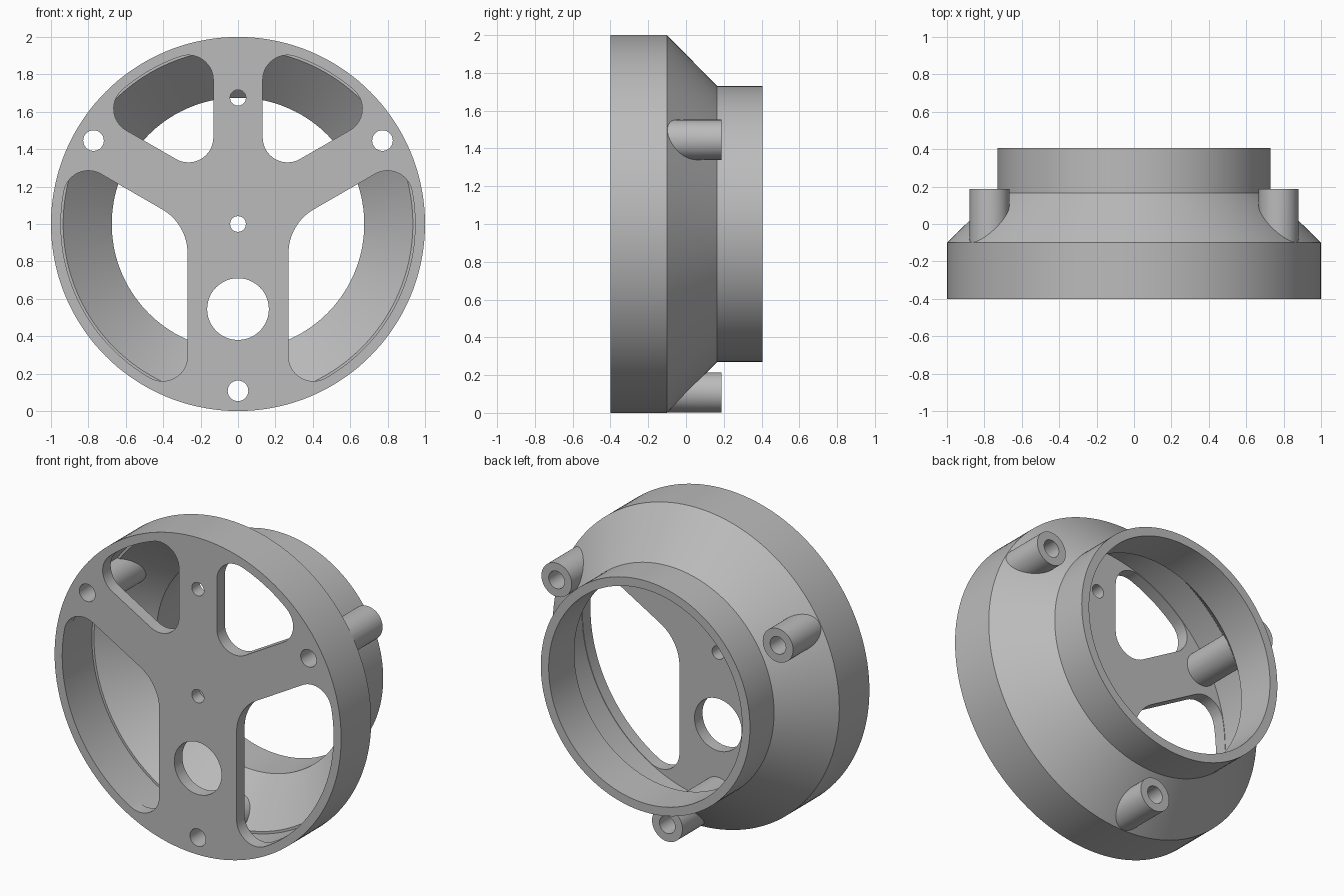
import bpy, bmesh
from math import radians, degrees, sin, cos, sqrt, atan2, tau
from mathutils import Vector, Matrix

if "Cube" in bpy.data.objects:
    bpy.data.objects.remove(bpy.data.objects["Cube"])

FRONT, BACK = -0.4, 0.405
SEGMENTS = 144
WINDOW_R = 0.947      # outer radius of the windows
CORNER = 0.133        # fillet radius of the window corners


def polar(angle, r=1.0):
    a = radians(angle)
    return Vector((cos(a), sin(a))) * r


def place(p, y):
    """Point of the front plane, measured from the ring's axis, at depth y."""
    return Vector((p[0], y, 1 + p[1]))


def finish(name, bm):
    bmesh.ops.remove_doubles(bm, verts=bm.verts, dist=1e-5)
    bmesh.ops.recalc_face_normals(bm, faces=bm.faces)
    mesh = bpy.data.meshes.new(name)
    bm.to_mesh(mesh)
    bm.free()
    obj = bpy.data.objects.new(name, mesh)
    bpy.context.collection.objects.link(obj)
    return obj


def lathe(name, profile):
    bm = bmesh.new()
    verts = [bm.verts.new(place((r, 0), y)) for r, y in profile]
    edges = [bm.edges.new(pair) for pair in zip(verts, verts[1:])]
    bmesh.ops.spin(bm, geom=verts + edges, cent=(0, 0, 1), axis=(0, 1, 0),
                   angle=tau, steps=SEGMENTS, use_duplicate=False)
    return finish(name, bm)


def prisms(name, outlines):
    """Extrude each (outline, y0, y1) along the ring's axis."""
    bm = bmesh.new()
    for outline, y0, y1 in outlines:
        a = [bm.verts.new(place(p, y0)) for p in outline]
        b = [bm.verts.new(place(p, y1)) for p in outline]
        bm.faces.new(a)
        bm.faces.new(b[::-1])
        for i in range(len(a)):
            bm.faces.new((a[i - 1], a[i], b[i], b[i - 1]))
    return finish(name, bm)


def arc(center, r, start, end, steps):
    return [center + polar(start + (end - start) * i / steps, r)
            for i in range(steps + 1)]


def circle(center, r, steps=48):
    return arc(Vector(center), r, 0, 360, steps)[:-1]


def heading(v, near):
    """Direction of v in degrees, unwrapped close to a given angle."""
    a = degrees(atan2(v.y, v.x))
    return a + 360 * round((near - a) / 360)


def window(a1, half1, a2, half2, inner):
    """Rounded opening between spokes at angles a1 and a2."""
    n1, n2 = polar(a1 + 90), polar(a2 - 90)

    def outer_center(angle, n, half):
        h = half + CORNER
        return n * h + polar(angle, sqrt((WINDOW_R - CORNER) ** 2 - h * h))

    c1, c2 = outer_center(a1, n1, half1), outer_center(a2, n2, half2)
    c0 = Matrix((n1, n2)).inverted() @ Vector((half1 + inner, half2 + inner))
    t1, t2 = heading(c1, a1), heading(c2, a2)
    pts = arc(Vector((0, 0)), WINDOW_R, t1, t2, 32)
    pts += arc(c2, CORNER, t2, a2 + 90, 14)[1:]
    pts += arc(c0, inner, a2 + 90, a1 + 270, 16)
    pts += arc(c1, CORNER, a1 - 90, t1, 14)[:-1]
    return pts


def combine(target, tool, operation):
    mod = target.modifiers.new(operation.lower(), 'BOOLEAN')
    mod.operation, mod.solver, mod.object = operation, 'EXACT', tool
    tool.hide_render = True
    bpy.ops.object.select_all(action='DESELECT')
    bpy.context.view_layer.objects.active = target
    target.select_set(True)
    bpy.ops.object.modifier_apply(modifier=mod.name)
    bpy.data.objects.remove(tool)


# Stepped ring with a closed front plate
housing = lathe("ring_housing", [
    (0, FRONT), (1, FRONT), (1, -0.1), (0.73, 0.165), (0.73, BACK),
    (0.675, BACK), (0.675, 0.15), (0.935, -0.1), (0.95, -0.1),
    (0.95, -0.32), (0, -0.32)])

# Three screw posts running from the plate out through the cone
post_centers = [polar(a, 0.892) for a in (30, 150, 270)]
posts = prisms("screw_posts",
               [(circle(c, 0.106), -0.36, 0.187) for c in post_centers])
combine(housing, posts, 'UNION')

# Windows between the spokes
ARM, TOP, BOTTOM = 0.135, 0.132, 0.27
windows = [window(30, ARM, 90, TOP, CORNER),
           window(90, TOP, 150, ARM, CORNER),
           window(150, ARM, 270, BOTTOM, 0.27),
           window(270, BOTTOM, 390, ARM, 0.27)]
cuts = [(w, -0.5, -0.2) for w in windows]

# Screw bores, pin holes and the large cable hole
cuts += [(circle(c, 0.055), -0.5, 0.5) for c in post_centers]
cuts += [(circle((0, z), r), -0.5, -0.2)
         for z, r in ((0, 0.042), (0.675, 0.042), (-0.455, 0.165))]
combine(housing, prisms("opening_cutters", cuts), 'DIFFERENCE')

# Plain grey finish
grey = bpy.data.materials.new("plain_grey")
grey.use_nodes = True
color = (0.5, 0.5, 0.5, 1)
grey.diffuse_color = color
grey.node_tree.nodes["Principled BSDF"].inputs["Base Color"].default_value = color
housing.data.materials.clear()
housing.data.materials.append(grey)
bpy.ops.object.shade_smooth_by_angle(angle=radians(30))
